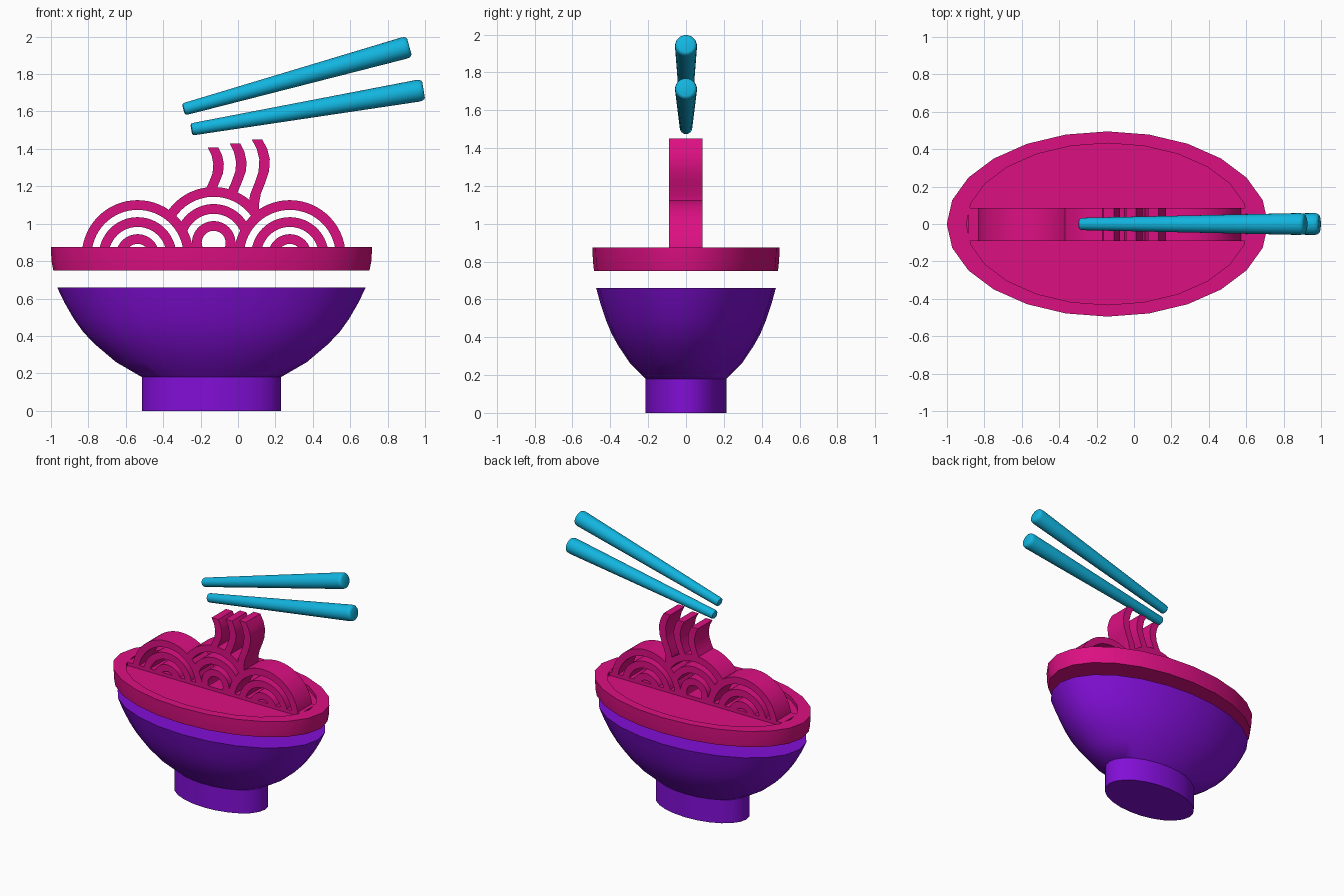
import bpy, bmesh, math
from mathutils import Vector, Matrix

if "Cube" in bpy.data.objects:
    bpy.data.objects.remove(bpy.data.objects["Cube"])

def material(name, rgb):
    m = bpy.data.materials.new(name)
    m.diffuse_color = (*rgb, 1)
    m.use_nodes = True
    m.node_tree.nodes["Principled BSDF"].inputs["Base Color"].default_value = m.diffuse_color
    return m

PURPLE = material("violet", (0.223, 0.0045, 0.68))
PINK = material("magenta", (0.72, 0.005, 0.225))
CYAN = material("sky_blue", (0.006, 0.46, 0.74))
CX = -0.142                      # centre of the bowl in x

def finish(name, bm, mat, angle=35):
    bmesh.ops.recalc_face_normals(bm, faces=bm.faces)
    me = bpy.data.meshes.new(name)
    bm.to_mesh(me)
    bm.free()
    me.materials.append(mat)
    ob = bpy.data.objects.new(name, me)
    bpy.context.collection.objects.link(ob)
    bpy.ops.object.select_all(action='DESELECT')
    ob.select_set(True)
    bpy.context.view_layer.objects.active = ob
    bpy.ops.object.shade_smooth_by_angle(angle=math.radians(angle))
    return ob

def loft(name, rings, mat, n=24, matrix=None):
    """Capped stack of elliptical rings (rx, ry, z)."""
    bm = bmesh.new()
    loops = []
    for rx, ry, z in rings:
        loops.append([bm.verts.new((rx * math.cos(math.tau * i / n),
                                    ry * math.sin(math.tau * i / n), z)) for i in range(n)])
    for a, b in zip(loops, loops[1:]):
        for i in range(n):
            j = (i + 1) % n
            bm.faces.new((a[i], a[j], b[j], b[i]))
    bm.faces.new(loops[0])
    bm.faces.new(loops[-1])
    bm.transform(matrix or Matrix.Translation((CX, 0, 0)))
    return finish(name, bm, mat)

def ribbon(name, side_a, side_b, y0=-0.09, y1=0.086):
    """Band between two x-z lines of equal length, extruded along y."""
    bm = bmesh.new()
    rows = [[bm.verts.new((x, y, z)) for x, z in side]
            for side, y in ((side_a, y0), (side_b, y0), (side_b, y1), (side_a, y1))]
    for k in range(4):
        a, b = rows[k], rows[(k + 1) % 4]
        for i in range(len(a) - 1):
            bm.faces.new((a[i], a[i + 1], b[i + 1], b[i]))
    bm.faces.new([r[0] for r in rows])
    bm.faces.new([r[-1] for r in rows])
    return finish(name, bm, PINK)

# Bowl and foot
loft("bowl_foot", [(0.372, 0.214, 0), (0.372, 0.214, 0.182)], PURPLE)
loft("bowl", [(0.372, 0.214, 0.18), (0.51, 0.294, 0.26), (0.62, 0.357, 0.353),
              (0.685, 0.394, 0.42), (0.735, 0.423, 0.49), (0.787, 0.453, 0.58),
              (0.825, 0.475, 0.66)], PURPLE)

# Rim with a shallow recess
loft("rim", [(0.845, 0.486, 0.75), (0.855, 0.492, 0.80), (0.859, 0.495, 0.875),
             (0.755, 0.432, 0.875), (0.755, 0.432, 0.848)], PINK)

# Bar across the recess that carries the noodles
ribbon("noodle_base", [(CX - 0.742, 0.84), (CX + 0.742, 0.84)],
       [(CX - 0.742, 0.875), (CX + 0.742, 0.875)])

# Noodle arches: three nested rings per mound
SIDES = [(-0.537, 0.828), (0.277, 0.828)]
MIDDLE = (-0.13, 0.898)

def arc(centre, r, others, n=28):
    def point(t):
        return centre[0] + r * math.cos(t), centre[1] + r * math.sin(t)
    t = -1.0
    while True:                  # first angle above the base and clear of the neighbours
        p = point(t)
        if p[1] >= 0.865 and all(math.dist(p, o) >= 0.28 for o in others):
            break
        t += 0.01
    return [point(t + (math.pi - 2 * t) * i / n) for i in range(n + 1)]

for label, centre, others in (("left", SIDES[0], []), ("right", SIDES[1], []),
                              ("middle", MIDDLE, SIDES)):
    for k, r in enumerate((0.298, 0.207, 0.116)):
        ribbon(f"noodle_arch_{label}_{k + 1}", arc(centre, r, others),
               arc(centre, r - 0.052, others))

# Lifted noodle strands
STRANDS = [
    [(-0.134, 1.408), (-0.113, 1.365), (-0.104, 1.32), (-0.108, 1.27), (-0.128, 1.22), (-0.152, 1.17)],
    [(-0.016, 1.428), (0.006, 1.385), (0.018, 1.33), (0.014, 1.28), (-0.008, 1.22), (-0.034, 1.16)],
    [(0.102, 1.45), (0.128, 1.40), (0.142, 1.345), (0.138, 1.28), (0.118, 1.22),
     (0.094, 1.16), (0.085, 1.11), (0.086, 1.06)],
]
for k, pts in enumerate(STRANDS):
    ribbon(f"noodle_strand_{k + 1}", [(x - 0.028, z) for x, z in pts],
           [(x + 0.028, z) for x, z in pts])

# Chopsticks: tapered rods with rounded ends
for name, a, b in (("chopstick_upper", (-0.292, 0, 1.611), (0.916, 0, 1.947)),
                   ("chopstick_lower", (-0.25, 0, 1.504), (0.992, 0, 1.716))):
    a, b = Vector(a), Vector(b)
    d = b - a
    L = d.length
    prof = [(0.022, 0), (0.030, 0.005), (0.033, 0.016), (0.0585, L - 0.03),
            (0.056, L - 0.013), (0.050, L - 0.004), (0.042, L)]
    loft(name, [(r, r, z) for r, z in prof], CYAN, 24,
         Matrix.Translation(a) @ d.to_track_quat('Z', 'Y').to_matrix().to_4x4())
